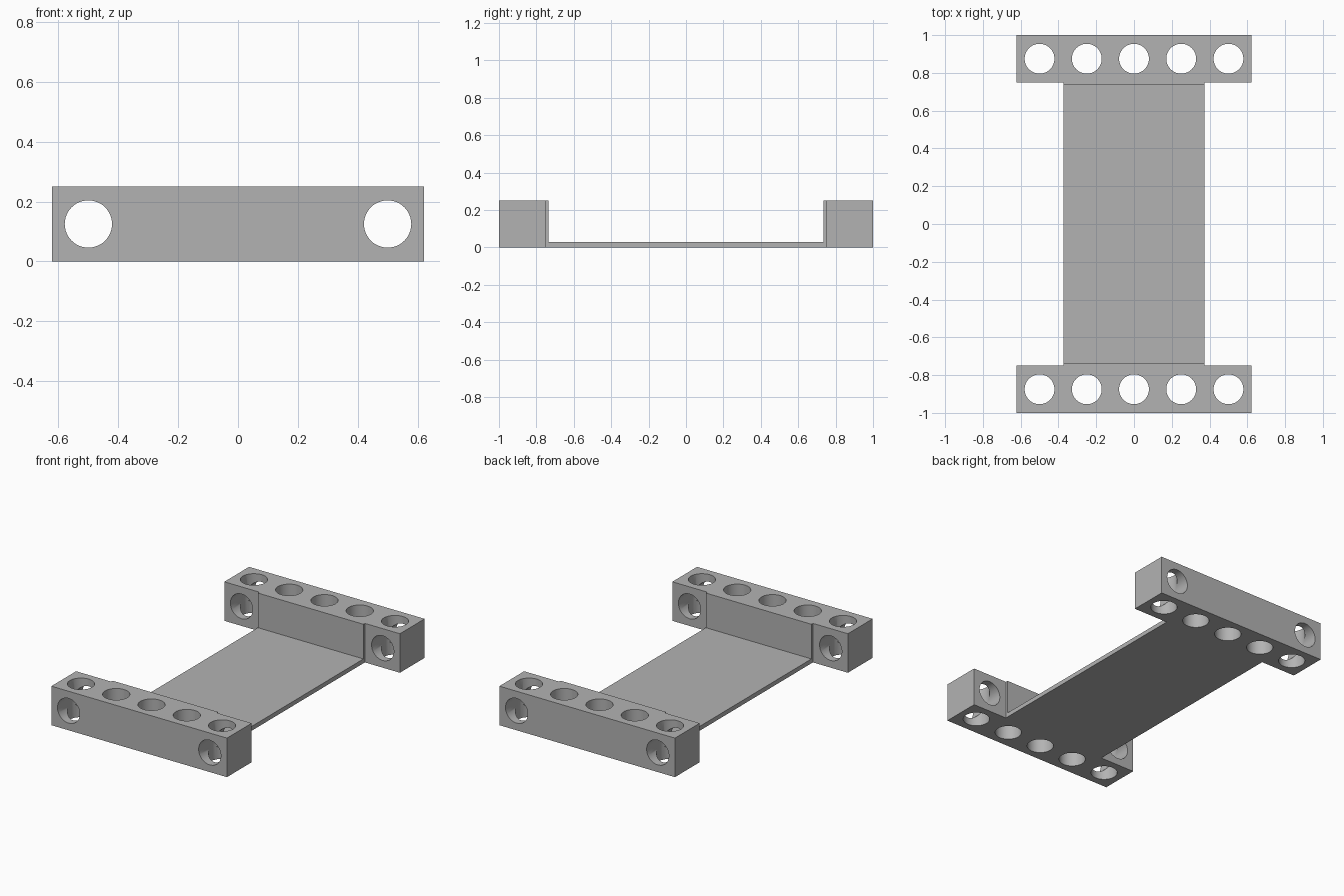
import bpy, bmesh
from math import radians
from mathutils import Matrix, Vector

cube = bpy.data.objects.get("Cube")
if cube:
    bpy.data.objects.remove(cube)

# Main dimensions
BAR_X, PLATE_X = 0.622, 0.374      # half widths
BAR_Y, PAD_Y = 0.75, 0.735         # inner faces of the bars and of their pads
HEIGHT, PLATE_Z = 0.25, 0.028
HOLE_R, HOLE_Y = 0.079, 0.875
PITCH = 0.25

grey = bpy.data.materials.new("plain grey")
grey.use_nodes = True
colour = (0.45, 0.45, 0.45, 1)
grey.diffuse_color = colour
grey.node_tree.nodes["Principled BSDF"].inputs["Base Color"].default_value = colour


def new_object(name, bm):
    mesh = bpy.data.meshes.new(name)
    bmesh.ops.recalc_face_normals(bm, faces=bm.faces)
    bm.to_mesh(mesh)
    bm.free()
    mesh.materials.append(grey)
    obj = bpy.data.objects.new(name, mesh)
    bpy.context.collection.objects.link(obj)
    return obj


def add_hole(bm, centre, depth, turn=0):
    place = Matrix.Translation(centre) @ Matrix.Rotation(radians(turn), 4, 'X')
    bmesh.ops.create_cone(bm, cap_ends=True, segments=48, radius1=HOLE_R,
                          radius2=HOLE_R, depth=depth, matrix=place)


# Frame: H-shaped outline pulled up to full height
bm = bmesh.new()
quarter = [(PLATE_X, BAR_Y), (BAR_X, BAR_Y), (BAR_X, 1)]
outline = (quarter + [(-x, y) for x, y in reversed(quarter)]
           + [(-x, -y) for x, y in quarter] + [(x, -y) for x, y in reversed(quarter)])
base = bm.faces.new([bm.verts.new((x, y, 0)) for x, y in outline])
up = bmesh.ops.extrude_face_region(bm, geom=[base])["geom"]
bmesh.ops.translate(bm, vec=(0, 0, HEIGHT),
                    verts=[v for v in up if isinstance(v, bmesh.types.BMVert)])
frame = new_object("mounting_frame", bm)

# Recess that leaves the thin plate between the bars
bm = bmesh.new()
bmesh.ops.create_cube(bm, size=1, matrix=Matrix.Translation((0, 0, PLATE_Z + 0.5))
                      @ Matrix.Diagonal(Vector((1, 2 * PAD_Y, 1, 1))))
recess = new_object("recess_cutter", bm)

# Five upright holes in each bar
bm = bmesh.new()
for side in (-1, 1):
    for i in range(-2, 3):
        add_hole(bm, (i * PITCH, side * HOLE_Y, HEIGHT / 2), 1)
upright = new_object("upright_hole_cutter", bm)

# Two lengthwise holes through the bar ends
bm = bmesh.new()
for side in (-1, 1):
    add_hole(bm, (side * 2 * PITCH, 0, HEIGHT / 2), 3, turn=90)
lengthwise = new_object("lengthwise_hole_cutter", bm)

for cutter in (recess, upright, lengthwise):
    cutter.hide_render = True
    cutter.hide_set(True)
    cut = frame.modifiers.new(cutter.name, 'BOOLEAN')
    cut.operation = 'DIFFERENCE'
    cut.solver = 'EXACT'
    cut.object = cutter

# Bake the cuts, drop the cutters and smooth the bores
bpy.context.view_layer.objects.active = frame
frame.select_set(True)
for cutter in (recess, upright, lengthwise):
    bpy.ops.object.modifier_apply(modifier=cutter.name)
    bpy.data.objects.remove(cutter)
bpy.ops.object.shade_smooth_by_angle(angle=radians(30))
